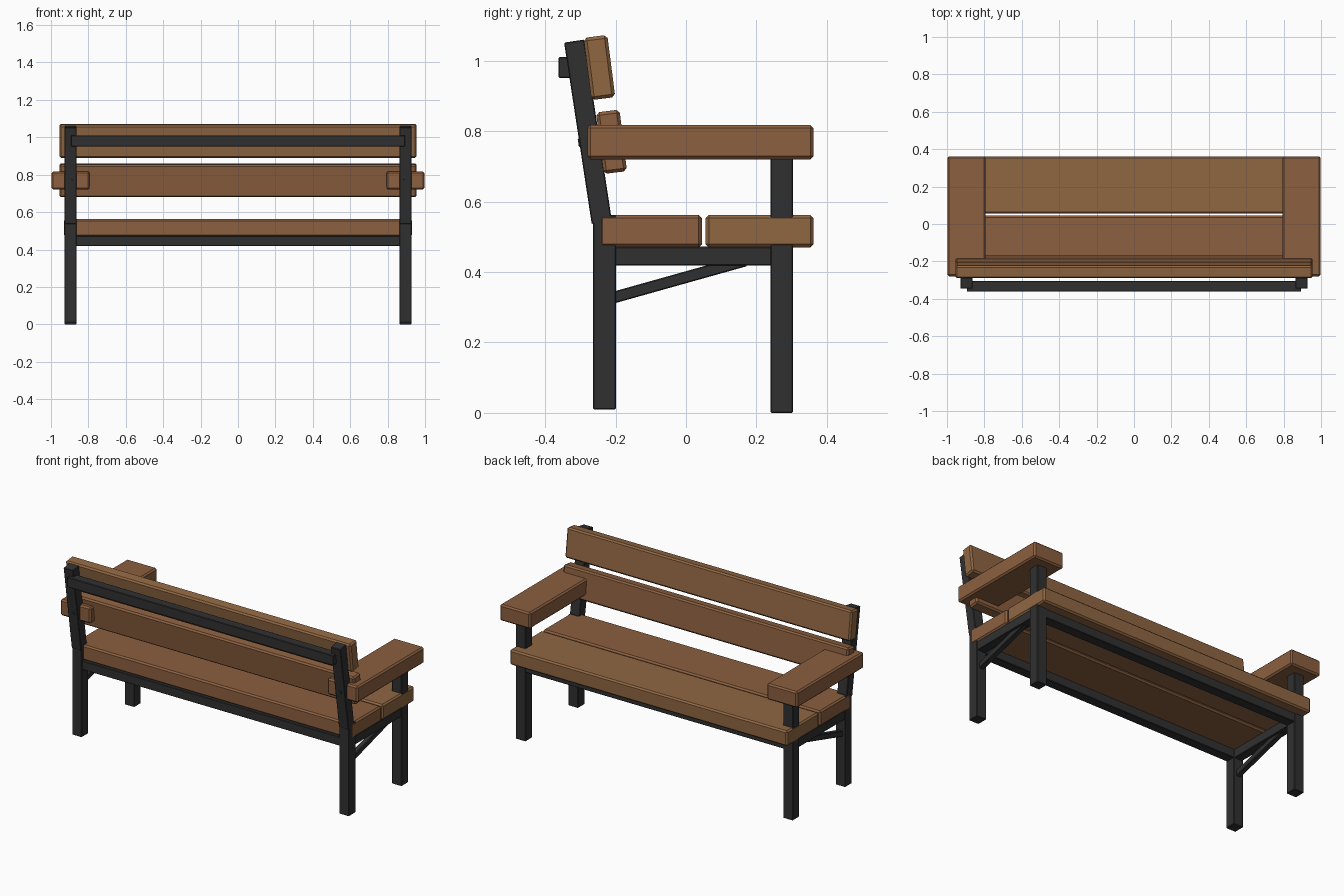
import bpy
from math import radians, atan2, hypot

if "Cube" in bpy.data.objects:
    bpy.data.objects.remove(bpy.data.objects["Cube"])


def material(name, color):
    m = bpy.data.materials.new(name)
    m.diffuse_color = (*color, 1)
    m.use_nodes = True
    m.node_tree.nodes["Principled BSDF"].inputs["Base Color"].default_value = m.diffuse_color
    return m


WOOD = material("wood", (0.26, 0.115, 0.05))
LIGHT = material("light_wood", (0.28, 0.135, 0.055))
METAL = material("dark_metal", (0.03, 0.03, 0.03))


def box(name, x, y, z, mat, bevel, tilt=0.0):
    """Chamfered box from (min, max) ranges, tilted about its own x axis."""
    bpy.ops.mesh.primitive_cube_add(size=1, location=[sum(r) / 2 for r in (x, y, z)])
    o = bpy.context.object
    o.name = name
    o.scale = [r[1] - r[0] for r in (x, y, z)]
    bpy.ops.object.transform_apply(location=False, rotation=False, scale=True)
    o.rotation_euler.x = tilt
    b = o.modifiers.new("chamfer", "BEVEL")
    b.width, b.segments = bevel, 1
    o.data.materials.append(mat)
    return o


def bar(name, x, p, q, thick):
    """Metal bar between two (y, z) points."""
    dy, dz = q[0] - p[0], q[1] - p[1]
    cy, cz, h = (p[0] + q[0]) / 2, (p[1] + q[1]) / 2, hypot(dy, dz) / 2
    return box(name, x, (cy - thick / 2, cy + thick / 2), (cz - h, cz + h),
               METAL, 0.003, atan2(-dy, dz))


# Seat planks
box("seat_plank_back", (-.93, .93), (-.246, .045), (.47, .562), WOOD, .009)
box("seat_plank_front", (-.93, .93), (.056, .362), (.47, .562), LIGHT, .009)

# Backrest planks
box("backrest_upper", (-.955, .955), (-.280, -.212), (.892, 1.07), LIGHT, .009, radians(7.3))
box("backrest_lower", (-.955, .955), (-.245, -.178), (.682, .858), WOOD, .009, radians(7))

# Long rails
box("front_rail", (-.87, .87), (.242, .302), (.418, .472), METAL, .003)
box("back_rail", (-.87, .87), (-.258, -.2), (.418, .472), METAL, .003)
box("top_rail", (-.893, .893), (-.362, -.305), (.951, 1.011), METAL, .003)

# Side frames and armrests
for side, s in (("left", -1), ("right", 1)):
    def span(a, b):
        return tuple(sorted((s * a, s * b)))
    leg = span(.863, .928)
    box(f"front_leg_{side}", leg, (.24, .304), (0, .73), METAL, .003)
    box(f"back_leg_{side}", leg, (-.264, -.199), (.01, .562), METAL, .003)
    bar(f"back_post_{side}", leg, (-.239, .54), (-.3175, 1.056), .058)
    box(f"side_rail_{side}", span(.868, .923), (-.21, .25), (.418, .472), METAL, .003)
    bar(f"brace_{side}", span(.88, .911), (-.215, .325), (.17, .433), .033)
    box(f"armrest_{side}", span(.793, .997), (-.28, .362), (.72, .818), WOOD, .009)
    # Bolt head behind the post
    bpy.ops.mesh.primitive_cylinder_add(vertices=12, radius=.011, depth=.02,
                                        location=(s * .895, -.296, .768),
                                        rotation=(radians(98.5), 0, 0))
    bolt = bpy.context.object
    bolt.name = f"bolt_{side}"
    bolt.data.materials.append(METAL)
